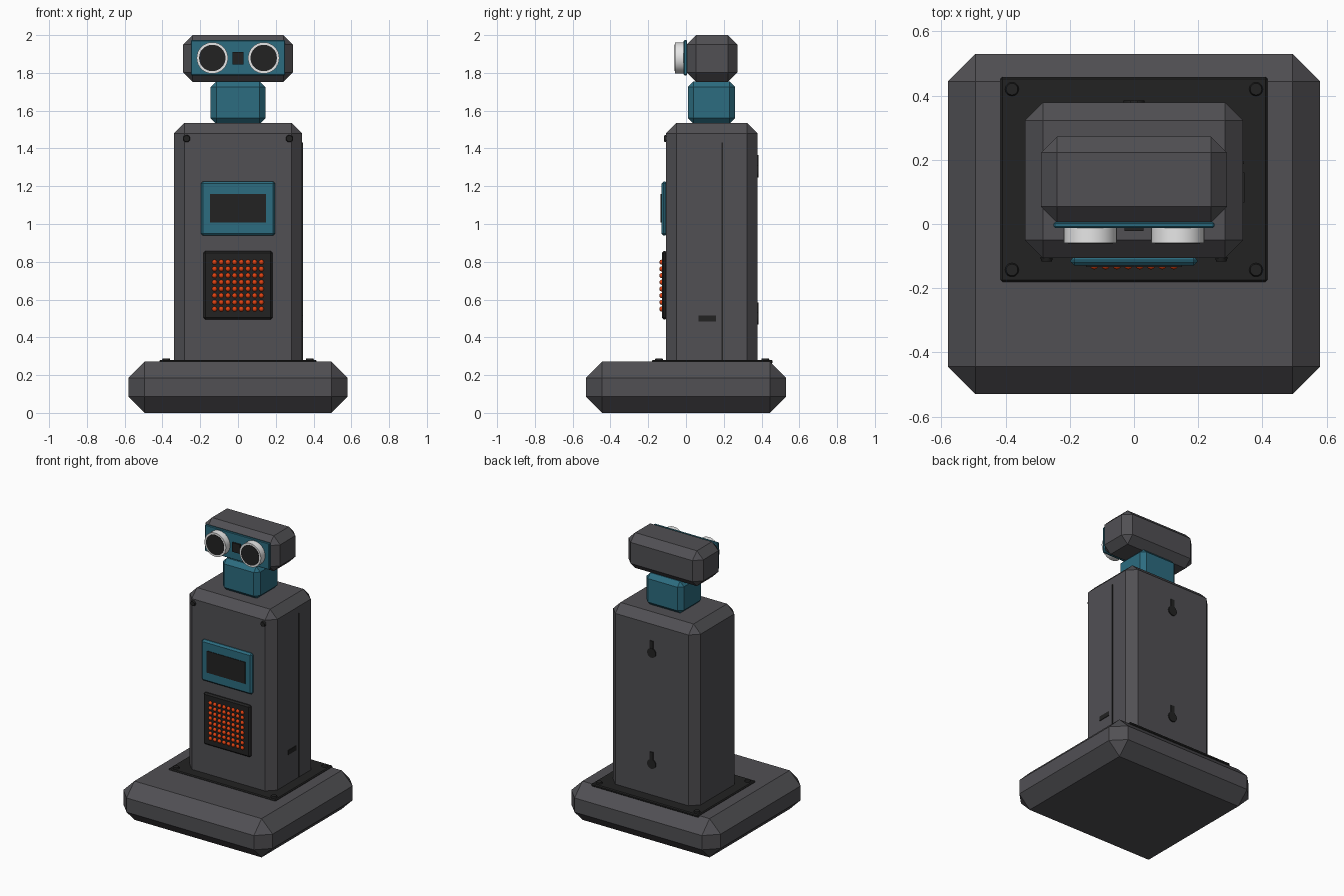
import bpy, bmesh, math
from mathutils import Matrix, Vector

if "Cube" in bpy.data.objects:
    bpy.data.objects.remove(bpy.data.objects["Cube"])


def material(name, rgb):
    m = bpy.data.materials.new(name)
    m.diffuse_color = (*rgb, 1)
    m.use_nodes = True
    m.node_tree.nodes["Principled BSDF"].inputs["Base Color"].default_value = m.diffuse_color
    return m


GREY = material("dark grey shell", (0.082, 0.080, 0.088))
BLACK = material("black", (0.016, 0.016, 0.016))
TEAL = material("teal", (0.025, 0.15, 0.215))
WHITE = material("off white", (0.8, 0.8, 0.8))
ORANGE = material("orange red", (0.75, 0.055, 0.006))


def finish(name, bm, mat, smooth=False):
    mesh = bpy.data.meshes.new(name)
    bmesh.ops.recalc_face_normals(bm, faces=bm.faces)
    bm.to_mesh(mesh)
    bm.free()
    mesh.materials.append(mat)
    obj = bpy.data.objects.new(name, mesh)
    bpy.context.collection.objects.link(obj)
    if smooth:
        bpy.ops.object.select_all(action='DESELECT')
        bpy.context.view_layer.objects.active = obj
        obj.select_set(True)
        bpy.ops.object.shade_smooth_by_angle(angle=math.radians(35))
    return obj


def box(name, mat, x, y, z, chamfer=0.0):
    """Box between (min, max) pairs, with an optional flat chamfer."""
    bm = bmesh.new()
    bmesh.ops.create_cube(bm, size=1)
    for v in bm.verts:
        v.co = Vector([(a + b) / 2 + c * (b - a)
                       for c, (a, b) in zip(v.co, (x, y, z))])
    if chamfer:
        bmesh.ops.bevel(bm, geom=bm.edges[:], offset=chamfer, segments=1,
                        affect='EDGES')
    return finish(name, bm, mat)


def disc(name, mat, centre, radius, depth, axis='Y', top=None, sides=32):
    """Cylinder (or tapered stud) centred on a point; 'top' is the outer radius."""
    bm = bmesh.new()
    turn = Matrix.Rotation(math.pi / 2, 4, 'X') if axis == 'Y' else Matrix()
    bmesh.ops.create_cone(bm, cap_ends=True, segments=sides, radius1=radius,
                          radius2=radius if top is None else top, depth=depth,
                          matrix=Matrix.Translation(centre) @ turn)
    return finish(name, bm, mat, True)


# Base, mounting plate and its four screws
box("base", GREY, (-0.58, 0.58), (-0.53, 0.53), (0, 0.272), 0.086)
box("mounting_plate", BLACK, (-0.416, 0.416), (-0.18, 0.458), (0.26, 0.281), 0.006)
for x in (-0.38, 0.38):
    for y in (-0.143, 0.42):
        disc("plate_screw", BLACK, (x, y, 0.283), 0.023, 0.012, 'Z', 0.018, 20)

# Tower body, neck and head
box("body", GREY, (-0.34, 0.34), (-0.106, 0.378), (0.215, 1.536), 0.056)
box("neck", TEAL, (-0.145, 0.145), (0.01, 0.26), (1.53, 1.755), 0.03)
box("head", GREY, (-0.29, 0.29), (0.004, 0.272), (1.752, 2.0), 0.05)

# Eye sensor board with two eyes and a small chip between them
box("sensor_board", TEAL, (-0.25, 0.25), (-0.012, 0.006), (1.787, 1.973), 0.004)
box("sensor_chip", BLACK, (-0.03, 0.03), (-0.022, -0.008), (1.845, 1.91))
for x in (-0.136, 0.136):
    disc("eye_barrel", WHITE, (x, -0.033, 1.879), 0.083, 0.052)
    disc("eye_lens", BLACK, (x, -0.058, 1.879), 0.07, 0.006)

# Screen
box("screen_frame", TEAL, (-0.197, 0.197), (-0.13, -0.10), (0.938, 1.226), 0.012)
box("screen_glass", BLACK, (-0.149, 0.149), (-0.134, -0.126), (1.007, 1.159))

# Light panel with an eight by eight grid of bulbs
box("light_panel", BLACK, (-0.183, 0.183), (-0.128, -0.10), (0.494, 0.857), 0.01)
bm = bmesh.new()
for i in range(8):
    for j in range(8):
        at = (-0.124 + i * 0.0354, -0.128, 0.55 + j * 0.0354)
        bmesh.ops.create_uvsphere(bm, u_segments=14, v_segments=8, radius=0.0135,
                                  matrix=Matrix.Translation(at))
finish("light_bulbs", bm, ORANGE, True)

# Front screws
for x in (-0.272, 0.272):
    disc("front_screw", BLACK, (x, -0.11, 1.452), 0.02, 0.014, 'Y', 0.016, 20)

# Side seam and port on the right
box("side_seam", BLACK, (0.335, 0.343), (0.187, 0.195), (0.28, 1.432))
box("side_port", BLACK, (0.335, 0.344), (0.067, 0.16), (0.483, 0.515))

# Hanging keyholes on the back
for z in (0.5, 1.28):
    disc("keyhole_round", BLACK, (0, 0.38, z), 0.033, 0.01)
    box("keyhole_slot", BLACK, (-0.013, 0.013), (0.374, 0.384), (z, z + 0.084))
